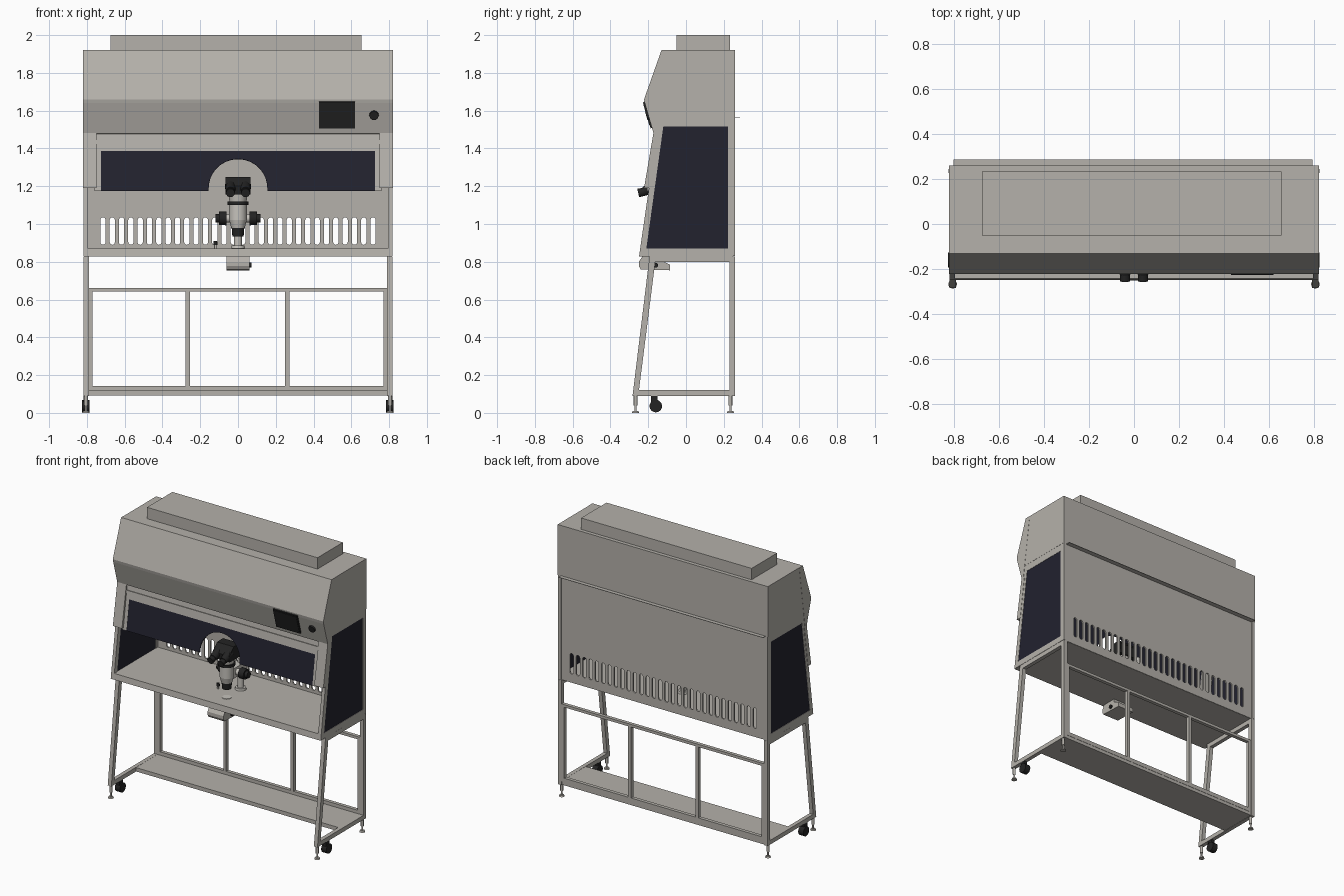
import bpy, bmesh, math
from mathutils import Matrix, Vector

if "Cube" in bpy.data.objects:
    bpy.data.objects.remove(bpy.data.objects["Cube"])

def material(name, rgb):
    m = bpy.data.materials.new(name)
    m.diffuse_color = (*rgb, 1)
    m.use_nodes = True
    m.node_tree.nodes["Principled BSDF"].inputs["Base Color"].default_value = m.diffuse_color
    return m

GREY = material("warm grey panel", (0.46, 0.44, 0.405))
LIGHT = material("light grey instrument", (0.56, 0.54, 0.50))
NAVY = material("dark tinted glass", (0.016, 0.016, 0.028))
BLACK = material("black plastic", (0.017, 0.017, 0.017))

X, Y, Z = Vector((1, 0, 0)), Vector((0, 1, 0)), Vector((0, 0, 1))

def add(name, bm, mat):
    me = bpy.data.meshes.new(name)
    bm.to_mesh(me)
    bm.free()
    me.materials.clear()
    me.materials.append(mat)
    ob = bpy.data.objects.new(name, me)
    bpy.context.collection.objects.link(ob)
    return ob

def plate(name, loops, t, origin, u, v, mat):
    """Flat outline (first loop) with holes (other loops), t thick, centred on origin."""
    cu = bpy.data.curves.new(name, 'CURVE')
    cu.dimensions, cu.fill_mode, cu.extrude = '2D', 'BOTH', t / 2
    for lp in loops:
        s = cu.splines.new('POLY')
        s.points.add(len(lp) - 1)
        for p, (a, b) in zip(s.points, lp):
            p.co = (a, b, 0, 1)
        s.use_cyclic_u = True
    tmp = bpy.data.objects.new(name, cu)
    bpy.context.collection.objects.link(tmp)
    dg = bpy.context.evaluated_depsgraph_get()
    me = bpy.data.meshes.new_from_object(tmp.evaluated_get(dg))
    bpy.data.objects.remove(tmp)
    bpy.data.curves.remove(cu)
    bm = bmesh.new()
    bm.from_mesh(me)
    bpy.data.meshes.remove(me)
    w = u.cross(v)
    m = Matrix((u, v, w)).transposed().to_4x4()
    m.translation = Vector(origin)
    bm.transform(m)
    bmesh.ops.remove_doubles(bm, verts=bm.verts, dist=1e-5)
    bmesh.ops.recalc_face_normals(bm, faces=bm.faces)
    for f in bm.faces:
        f.smooth = False
        f.material_index = 0
    return add(name, bm, mat)

def side(name, loops, x0, x1, mat):
    """Side profile in (y, z) extruded from x0 to x1."""
    return plate(name, loops, abs(x1 - x0), ((x0 + x1) / 2, 0, 0), Y, Z, mat)

def front(name, loops, y0, y1, mat):
    """Front profile in (x, z) extruded from y0 to y1."""
    return plate(name, loops, abs(y1 - y0), (0, (y0 + y1) / 2, 0), X, Z, mat)

def rect(a0, a1, b0, b1):
    return [(a0, b0), (a1, b0), (a1, b1), (a0, b1)]

def box(name, x0, x1, y0, y1, z0, z1, mat):
    return side(name, [rect(y0, y1, z0, z1)], x0, x1, mat)

def cyl(name, p0, p1, r0, r1, mat, n=24):
    p0, p1 = Vector(p0), Vector(p1)
    d = p1 - p0
    bm = bmesh.new()
    bmesh.ops.create_cone(bm, cap_ends=True, segments=n, radius1=r0, radius2=r1, depth=d.length)
    m = d.to_track_quat('Z', 'Y').to_matrix().to_4x4()
    m.translation = (p0 + p1) / 2
    bm.transform(m)
    for f in bm.faces:
        f.smooth = len(f.verts) == 4
    return add(name, bm, mat)

def yf(z):
    """Sloping front edge of the cabinet."""
    return -0.09 - 0.16 * (1.92 - z) / 1.10

# Upper cabinet, filter box and rear ledge
side("upper_cabinet", [[(yf(1.92), 1.92), (0.259, 1.92), (0.259, 1.565), (yf(1.565), 1.565)]], -0.82, 0.82, GREY)
box("top_filter_box", -0.675, 0.655, -0.05, 0.233, 1.92, 2.0, GREY)
box("rear_ledge", -0.80, 0.793, 0.25, 0.286, 1.563, 1.566, GREY)

# Hood with bulging front
side("front_hood", [[(-0.13, 1.92), (yf(1.92), 1.92), (yf(1.475), 1.475), (-0.172, 1.48),
                     (-0.218, 1.64), (-0.222, 1.66)]], -0.821, 0.821, GREY)

# Control screen and knob on the lower hood face
top, low = Vector((0, -0.222, 1.66)), Vector((0, -0.172, 1.485))
up = (top - low).normalized()
nrm = X.cross(up)
plate("control_screen", [rect(0.43, 0.62, 0.025, 0.17)], 0.012, low + nrm * 0.003, X, up, BLACK)
plate("screen_inset", [rect(0.437, 0.613, 0.04, 0.163)], 0.003, low + nrm * 0.0095, X, up, BLACK)
k = low + up * 0.095 + X * 0.72
cyl("control_knob", k - nrm * 0.005, k + nrm * 0.013, 0.026, 0.024, BLACK)

# Side walls with tinted windows, sash guides
for sx, tag in ((-1, "left"), (1, "right")):
    win = [(-0.21, 0.87), (0.222, 0.87), (0.222, 1.517), (-0.12, 1.517)]
    side(tag + "_wall", [[(yf(0.83), 0.83), (0.259, 0.83), (0.259, 1.565), (yf(1.565), 1.565)], win],
         sx * 0.795, sx * 0.819, GREY)
    side(tag + "_window", [win], sx * 0.798, sx * 0.817, NAVY)
    side(tag + "_sash_guide", [[(-0.172, 1.485), (-0.222, 1.19), (yf(1.19) + 0.01, 1.19),
                                (yf(1.485) + 0.01, 1.485)]], sx * 0.75, sx * 0.821, GREY)

# Sash on the sloping front plane (v measured from z = 1.175)
slope = Vector((0, 0.16, 1.10)).normalized()
sash_at = Vector((0, yf(1.175) - 0.004, 1.175))
arch = [(0.155 * math.cos(math.pi * i / 32), 0.015 + 0.155 * math.sin(math.pi * i / 32)) for i in range(33)]
glass = [(0.725, 0), (0.725, 0.212), (-0.725, 0.212), (-0.725, 0), (-0.155, 0)] + arch[::-1] + [(0.155, 0)]
plate("sash_glass", [glass], 0.008, sash_at, X, slope, NAVY)
plate("sash_frame", [[(0.725, 0), (0.76, 0), (0.76, 0.255), (-0.76, 0.255), (-0.76, 0), (-0.725, 0),
                      (-0.725, 0.212), (0.725, 0.212)]], 0.010, sash_at, X, slope, GREY)
plate("sash_top_bar", [rect(-0.75, 0.75, 0.25, 0.27)], 0.022, sash_at, X, slope, GREY)
plate("hood_under_panel", [rect(-0.76, 0.76, 0.265, 0.32)], 0.008, sash_at, X, slope, GREY)

# Slotted back panel
def slot(cx, z0=0.89, z1=1.035, r=0.014, n=6):
    pts = [(cx + r * math.cos(a), z1 - r + r * math.sin(a)) for a in (math.pi * i / n for i in range(n + 1))]
    return pts + [(cx - (x - cx), z0 + z1 - z) for x, z in pts]

slots = [slot(-0.715 + 1.43 * i / 29) for i in range(30)]
front("back_panel", [rect(-0.80, 0.80, 0.83, 1.57)] + slots, 0.243, 0.253, GREY)

# Work surface
side("work_surface", [[(yf(0.83), 0.829), (0.25, 0.829), (0.25, 0.87), (yf(0.87), 0.87)]], -0.815, 0.815, GREY)

# Stand: side frames, back frame, shelf
for sx, tag in ((-1, "left"), (1, "right")):
    side(tag + "_leg_frame", [[(-0.283, 0.09), (0.259, 0.09), (0.259, 0.829), (-0.193, 0.829)],
                              [(-0.249, 0.12), (0.23, 0.12), (0.23, 0.798), (-0.163, 0.798)]],
         sx * 0.79, sx * 0.818, GREY)
front("back_frame", [rect(-0.795, 0.795, 0.115, 0.662), rect(-0.77, -0.277, 0.143, 0.643),
                     rect(-0.255, 0.248, 0.143, 0.643), rect(0.272, 0.77, 0.143, 0.643)], 0.232, 0.257, GREY)
box("lower_shelf", -0.795, 0.795, -0.01, 0.255, 0.092, 0.119, GREY)

# Levelling feet and front casters
for sx, tag in ((-1, "left"), (1, "right")):
    for y, end in ((-0.267, "front"), (0.235, "back")):
        n = f"{end}_{tag}_foot"
        x = sx * 0.805
        cyl(n + "_pad", (x, y, 0), (x, y, 0.010), 0.019, 0.015, GREY)
        cyl(n + "_stem", (x, y, 0.008), (x, y, 0.05), 0.006, 0.006, GREY, 12)
        cyl(n + "_sleeve", (x, y, 0.04), (x, y, 0.092), 0.010, 0.010, GREY, 12)
    for i, o in enumerate((-0.013, 0.007)):
        a = sx * 0.805 + o
        cyl(f"{tag}_caster_wheel_{i}", (a - 0.008, -0.16, 0.036), (a + 0.012, -0.16, 0.036), 0.033, 0.033, BLACK)
    box(tag + "_caster_fork", sx * 0.805 - 0.012, sx * 0.805 + 0.012, -0.185, -0.15, 0.05, 0.092, BLACK)

# Lamp housing under the work surface
side("lamp_housing", [[(-0.25, 0.80), (-0.25, 0.778), (-0.24, 0.76), (-0.085, 0.755), (-0.085, 0.785),
                       (-0.13, 0.805), (-0.13, 0.83), (-0.23, 0.83)]], -0.062, 0.062, GREY)
cyl("lamp_dial", (0.06, -0.16, 0.782), (0.072, -0.16, 0.782), 0.013, 0.013, BLACK, 16)

# Microscope: stage ring, column, focus arm
S = -0.125
cyl("stage_ring", (0, S, 0.868), (0, S, 0.873), 0.032, 0.030, LIGHT)
cyl("column_base", (0, 0.03, 0.868), (0, 0.03, 0.885), 0.037, 0.034, LIGHT)
cyl("column", (0, 0.03, 0.88), (0, 0.03, 1.09), 0.021, 0.021, LIGHT)
box("focus_arm", -0.03, 0.03, -0.10, 0.05, 0.995, 1.065, LIGHT)
cyl("focus_axle", (-0.075, -0.05, 1.03), (0.075, -0.05, 1.03), 0.022, 0.022, LIGHT)
for sx, tag in ((-1, "left"), (1, "right")):
    cyl(tag + "_focus_knob", (sx * 0.06, -0.05, 1.03), (sx * 0.10, -0.05, 1.03), 0.037, 0.035, BLACK)
    cyl(tag + "_fine_knob", (sx * 0.10, -0.05, 1.03), (sx * 0.12, -0.05, 1.03), 0.023, 0.022, BLACK)

# Microscope: optical body, head and eyepieces
cyl("objective", (0, S, 0.935), (0, S, 0.985), 0.030, 0.034, BLACK)
cyl("lower_tube", (0, S, 0.98), (0, S, 1.02), 0.036, 0.046, LIGHT)
cyl("zoom_body", (0, S, 1.02), (0, S, 1.10), 0.047, 0.047, LIGHT)
cyl("zoom_ring", (0, S, 1.10), (0, S, 1.118), 0.055, 0.055, BLACK)
cyl("head_mount", (0, S, 1.118), (0, S, 1.16), 0.045, 0.052, LIGHT)
side("binocular_head", [[(-0.185, 1.155), (-0.19, 1.20), (-0.14, 1.248), (-0.075, 1.25), (-0.06, 1.225),
                         (-0.065, 1.155)]], -0.065, 0.065, BLACK)
for sx, tag in ((-1, "left"), (1, "right")):
    x = sx * 0.04
    cyl(tag + "_eyepiece_tube", (x, -0.15, 1.20), (x, -0.222, 1.173), 0.030, 0.024, BLACK)
    cyl(tag + "_eyepiece", (x, -0.215, 1.172), (x, -0.253, 1.164), 0.021, 0.023, BLACK)

# Small switch on the work surface
cyl("switch_stem", (-0.12, -0.05, 0.868), (-0.12, -0.05, 0.892), 0.006, 0.006, LIGHT, 12)
cyl("switch_knob", (-0.12, -0.05, 0.89), (-0.12, -0.05, 0.91), 0.011, 0.010, BLACK, 12)
